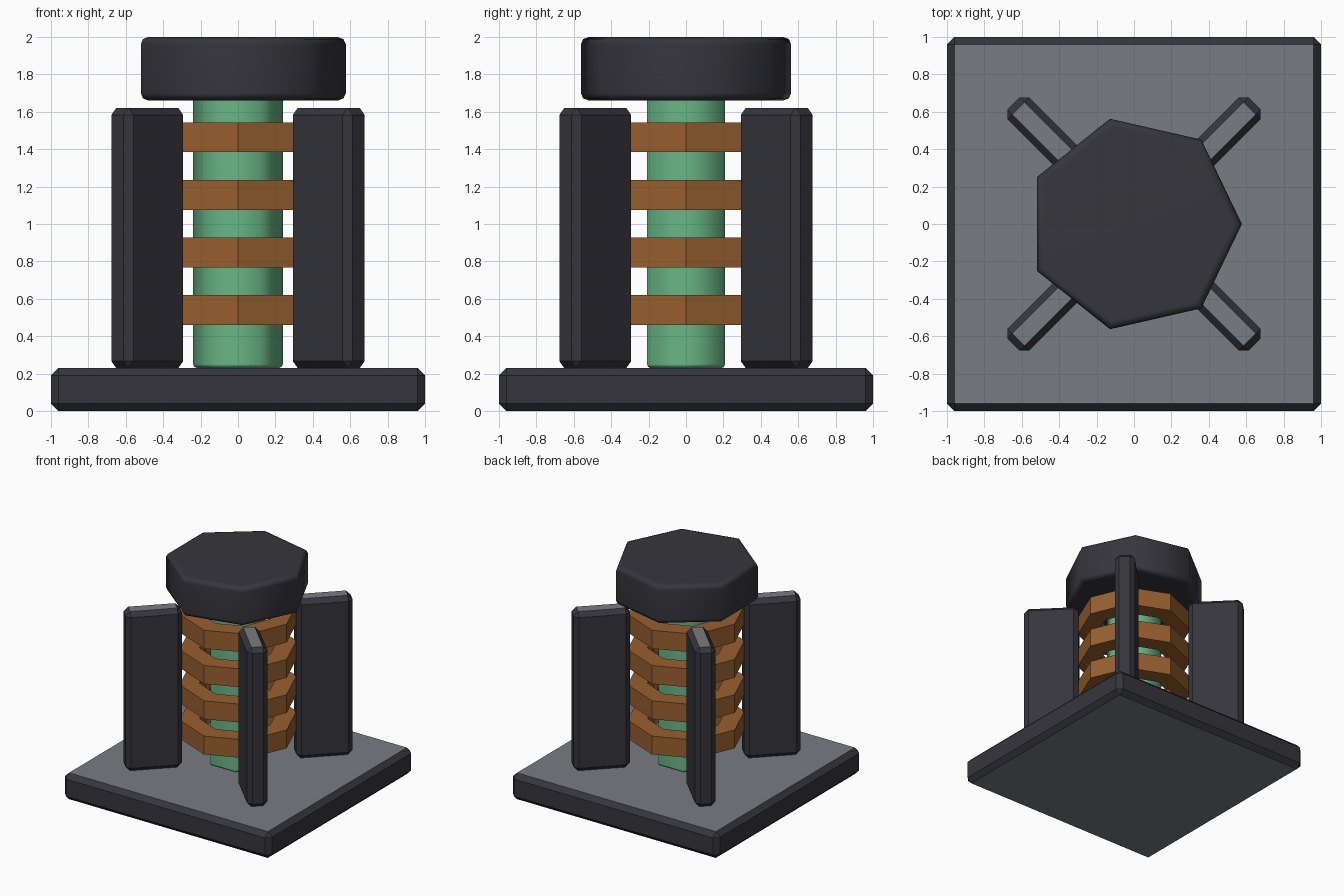
import bpy, bmesh, math
from mathutils import Matrix

if "Cube" in bpy.data.objects:
    bpy.data.objects.remove(bpy.data.objects["Cube"])


def material(name, rgb):
    m = bpy.data.materials.new(name)
    m.diffuse_color = (*rgb, 1.0)
    m.use_nodes = True
    m.node_tree.nodes["Principled BSDF"].inputs["Base Color"].default_value = m.diffuse_color
    return m


DARK = material("dark_charcoal", (0.037, 0.036, 0.046))
GREY = material("mid_grey", (0.19, 0.20, 0.225))
GREEN = material("soft_green", (0.14, 0.47, 0.24))
COPPER = material("copper_brown", (0.31, 0.115, 0.028))


def finish(name, bm, mats):
    bmesh.ops.recalc_face_normals(bm, faces=bm.faces[:])
    mesh = bpy.data.meshes.new(name)
    bm.to_mesh(mesh)
    bm.free()
    for m in mats:
        mesh.materials.append(m)
    ob = bpy.data.objects.new(name, mesh)
    bpy.context.collection.objects.link(ob)
    return ob


def bevelled_box(name, lo, hi, bevel, turn=0.0):
    """Chamfered box, dark all round with grey level faces."""
    bm = bmesh.new()
    bmesh.ops.create_cube(bm, size=1.0)
    for v in bm.verts:
        for i in range(3):
            v.co[i] = lo[i] if v.co[i] < 0 else hi[i]
    bmesh.ops.bevel(bm, geom=bm.edges[:], offset=bevel, segments=1,
                    affect='EDGES')
    bm.normal_update()
    for f in bm.faces:
        f.material_index = 1 if abs(f.normal.z) > 0.9 else 0
    bm.transform(Matrix.Rotation(turn, 4, 'Z'))
    return finish(name, bm, [DARK, GREY])


def prism(name, sides, radius, z0, z1, bevel, mat):
    """Upright prism, corner on +x, rims bevelled and shaded smooth."""
    bm = bmesh.new()
    ring = [bm.verts.new((radius * math.cos(math.tau * i / sides),
                          radius * math.sin(math.tau * i / sides), z0))
            for i in range(sides)]
    base = bm.faces.new(ring)
    ext = bmesh.ops.extrude_face_region(bm, geom=[base], use_keep_orig=True)
    for v in ext["geom"]:
        if isinstance(v, bmesh.types.BMVert):
            v.co.z = z1
    rims = [e for e in bm.edges if abs(e.verts[0].co.z - e.verts[1].co.z) < 1e-5]
    bmesh.ops.bevel(bm, geom=rims, offset=bevel, segments=2, profile=0.5,
                    affect='EDGES')
    for f in bm.faces:
        f.smooth = True
    ob = finish(name, bm, [mat])
    ob.modifiers.new("even_shading", 'WEIGHTED_NORMAL')
    return ob


def coil_ring(name, sides, r_in, r_out, z0, z1):
    """Flat-faced band with a rectangular section."""
    bm = bmesh.new()
    profile = [(r_in, z0), (r_out, z0), (r_out, z1), (r_in, z1)]
    loops = []
    for i in range(sides):
        a = math.tau * i / sides
        loops.append([bm.verts.new((r * math.cos(a), r * math.sin(a), z))
                      for r, z in profile])
    for i in range(sides):
        p, q = loops[i], loops[(i + 1) % sides]
        for j in range(4):
            k = (j + 1) % 4
            bm.faces.new((p[j], q[j], q[k], p[k]))
    return finish(name, bm, [COPPER])


# Base plate
bevelled_box("base_plate", (-1, -1, 0), (1, 1, 0.23), 0.04)

# Four upright fins on the diagonals
for n in range(4):
    bevelled_box(f"fin_{n + 1}", (0.46, -0.083, 0.23), (0.912, 0.083, 1.62),
                 0.037, math.radians(45 + 90 * n))

# Central core and heavy cap
prism("core", 6, 0.24, 0.23, 1.68, 0.02, GREEN)
prism("cap", 7, 0.577, 1.66, 2.0, 0.04, DARK)

# Coil rings around the core
for n in range(4):
    z = 0.54 + 0.308 * n
    coil_ring(f"coil_ring_{n + 1}", 8, 0.31, 0.47, z - 0.08, z + 0.08)
